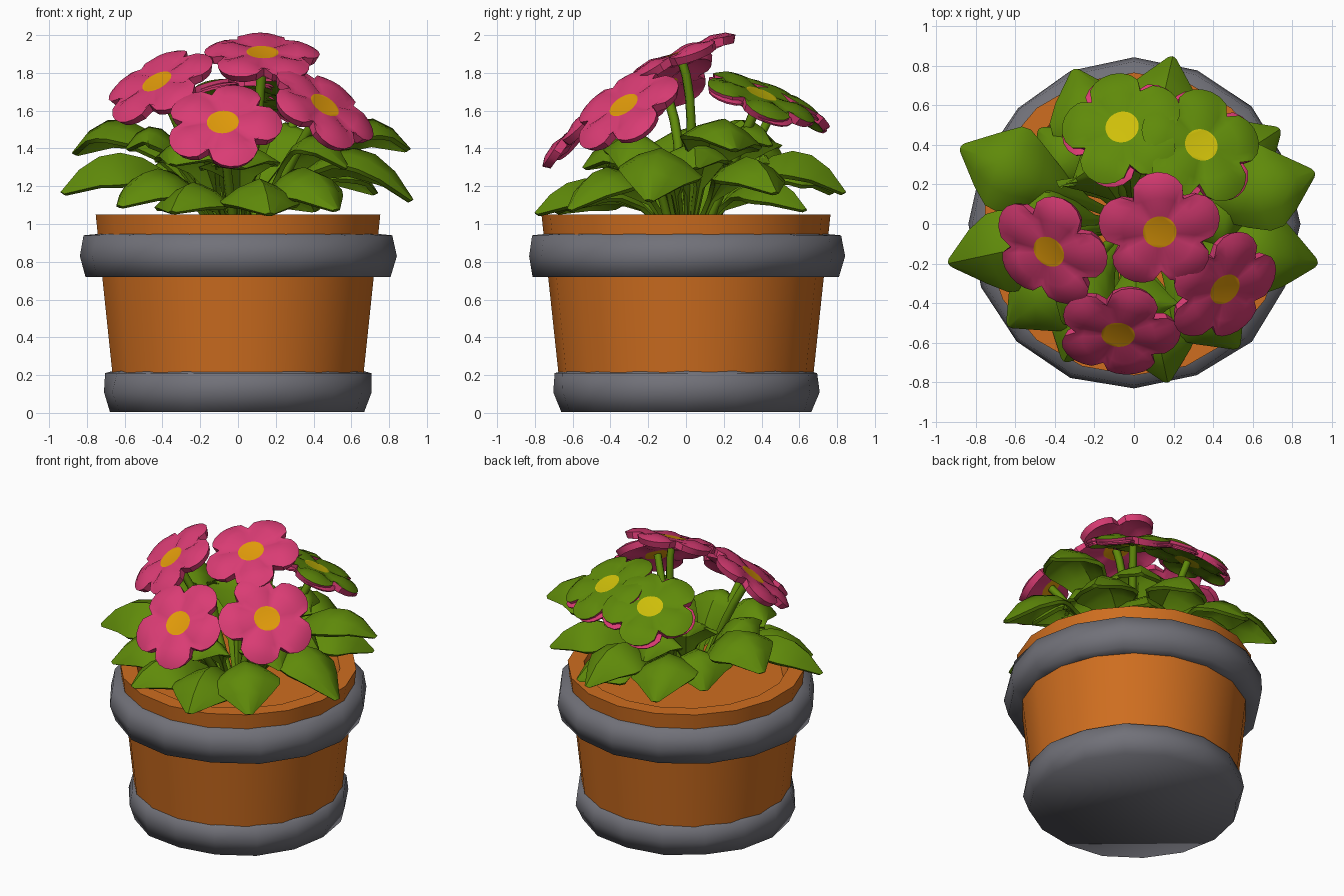
import bpy, bmesh, math, random
from math import sin, cos, pi, radians
from mathutils import Vector

random.seed(4)
old = bpy.data.objects.get("Cube")
if old:
    bpy.data.objects.remove(old, do_unlink=True)


def material(name, r, g, b):
    m = bpy.data.materials.new(name)
    m.use_nodes = True
    m.diffuse_color = (r, g, b, 1)
    m.node_tree.nodes["Principled BSDF"].inputs["Base Color"].default_value = (r, g, b, 1)
    return m


terracotta = material("terracotta", 0.62, 0.155, 0.014)
grey = material("band grey", 0.165, 0.165, 0.19)
green = material("leaf green", 0.115, 0.255, 0.003)
pink = material("petal pink", 0.7, 0.045, 0.175)
amber = material("amber centre", 0.76, 0.33, 0.003)
yellow = material("yellow centre", 0.62, 0.52, 0.003)


def finish(name, bm, mats, thickness=0, rim=0, angle=35):
    """Turn a bmesh into a smooth-shaded object, optionally thickened."""
    mesh = bpy.data.meshes.new(name)
    bm.to_mesh(mesh)
    bm.free()
    ob = bpy.data.objects.new(name, mesh)
    bpy.context.collection.objects.link(ob)
    for m in mats:
        mesh.materials.append(m)
    bpy.ops.object.select_all(action='DESELECT')
    ob.select_set(True)
    bpy.context.view_layer.objects.active = ob
    if thickness:
        mod = ob.modifiers.new("thickness", 'SOLIDIFY')
        mod.thickness = thickness
        mod.offset = -1
        mod.material_offset_rim = rim
        bpy.ops.object.modifier_apply(modifier=mod.name)
    bpy.ops.object.shade_smooth_by_angle(angle=radians(angle))
    return ob


def bridge(bm, rows, closed):
    """Join neighbouring rows of vertices with quads."""
    for a, b in zip(rows, rows[1:]):
        n = len(a)
        for i in range(n if closed else n - 1):
            j = (i + 1) % n
            bm.faces.new((a[i], a[j], b[j], b[i]))


def lathe(name, profile, sides, mat, jitter=0.0, cap_start=False, cap_end=False, angle=35):
    bm = bmesh.new()
    rows = []
    for r, z in profile:
        row = []
        for i in range(sides):
            a = 2 * pi * i / sides + pi / 2
            rr = r + random.uniform(-jitter, jitter)
            row.append(bm.verts.new((rr * cos(a), rr * sin(a), z)))
        rows.append(row)
    bridge(bm, rows, True)
    if cap_start:
        bm.faces.new(rows[0][::-1])
    if cap_end:
        bm.faces.new(rows[-1])
    bmesh.ops.recalc_face_normals(bm, faces=bm.faces)
    return finish(name, bm, [mat], angle=angle)


# Pot with rim and recessed soil
lathe("pot", [(0.655, 0.02), (0.765, 1.05), (0.66, 1.05), (0.63, 0.98)],
      18, terracotta, cap_start=True, cap_end=True)

# Rough bands around the foot and below the rim
lathe("foot_band", [(0.67, 0.005), (0.712, 0.11), (0.7, 0.21), (0.64, 0.23)],
      16, grey, 0.01, cap_start=True, cap_end=True, angle=85)
lathe("rim_band", [(0.7, 0.72), (0.805, 0.72), (0.835, 0.83), (0.815, 0.94), (0.72, 0.95),
                   (0.7, 0.72)], 16, grey, 0.008, angle=85)


# Leaves: arched ribbons folded along the midrib
WIDTHS = (0.02, 0.03, 0.1, 0.18, 0.225, 0.22, 0.155, 0.025)


def leaf(name, azimuth, reach, tip_z, peak_z, width=1.0):
    a = radians(azimuth)
    out, side = Vector((cos(a), sin(a), 0)), Vector((-sin(a), cos(a), 0))
    p0 = out * 0.1 + Vector((0, 0, 0.98))
    p2 = out * reach + Vector((0, 0, tip_z))
    p1 = out * reach * 0.65 + Vector((0, 0, 2 * peak_z - 0.5 * (0.98 + tip_z)))
    twist = random.uniform(-0.2, 0.2)
    bm = bmesh.new()
    rows = []
    for k, w in enumerate(WIDTHS):
        t = k / (len(WIDTHS) - 1)
        p = p0 * (1 - t) ** 2 + p1 * 2 * t * (1 - t) + p2 * t * t
        tangent = ((p1 - p0) * (1 - t) + (p2 - p1) * t).normalized()
        up = tangent.cross(side)
        across = side * cos(twist) + up * sin(twist)
        row = []
        for v in (-1, -0.55, 0, 0.55, 1):
            row.append(bm.verts.new(p + across * v * w * width
                                    - up * abs(v) ** 1.5 * w * 0.55))
        rows.append(row)
    bridge(bm, rows, False)
    bmesh.ops.reverse_faces(bm, faces=bm.faces)
    finish(name, bm, [green], 0.025, angle=45)


LEAVES = [  # azimuth, reach, tip height, arch height, width
    (-12, 0.95, 1.13, 1.4, 1), (16, 0.95, 1.4, 1.53, 1), (33, 0.88, 1.17, 1.35, 0.95),
    (57, 0.76, 1.08, 1.24, 0.95), (77, 0.87, 1.17, 1.38, 0.95), (111, 0.84, 1.17, 1.36, 1),
    (156, 0.96, 1.38, 1.53, 1), (192, 0.96, 1.17, 1.37, 0.95), (219, 0.82, 1.1, 1.29, 1),
    (243, 0.78, 1.07, 1.22, 0.95), (-78, 0.82, 1.06, 1.24, 0.95), (-50, 0.82, 1.08, 1.3, 1),
    (135, 0.68, 1.18, 1.36, 1), (-30, 0.68, 1.3, 1.46, 1), (55, 0.56, 1.42, 1.5, 0.95),
    (175, 0.6, 1.4, 1.48, 1), (235, 0.62, 1.32, 1.43, 1), (-88, 0.55, 1.3, 1.4, 0.95),
    (95, 0.55, 1.3, 1.44, 0.95), (5, 0.6, 1.3, 1.42, 0.95), (125, 0.45, 1.46, 1.5, 0.9),
]
for i, spec in enumerate(LEAVES):
    leaf(f"leaf_{i + 1}", *spec)


# Flowers: lobed discs with creased, drooping petals and a flat centre
def flower(name, centre, normal, turn, mats, rim, thickness):
    bm = bmesh.new()
    petals, steps = 5, 40
    rows = []
    for r, lobe, ridge in ((0.085, 0, 0), (0.19, 0.1, 0.018), (0.27, 0.27, 0.012), (0.315, 0.32, 0)):
        row = []
        for i in range(steps):
            a = 2 * pi * i / steps
            wave = abs(cos(petals * a / 2))
            rr = r * (1 - lobe * (1 - wave ** 0.55))
            z = ridge * (2 * wave - 1) - 0.4 * max(0, rr - 0.24)
            row.append(bm.verts.new((rr * cos(a + turn), rr * sin(a + turn), z)))
        rows.append(row)
    bridge(bm, rows, True)
    disc = bm.faces.new(rows[0])
    bmesh.ops.recalc_face_normals(bm, faces=bm.faces)
    disc.normal_update()
    if disc.normal.z < 0:
        bmesh.ops.reverse_faces(bm, faces=bm.faces)
    disc.material_index = 2
    ob = finish(name, bm, mats, thickness, rim)
    ob.rotation_mode = 'QUATERNION'
    ob.rotation_quaternion = Vector(normal).to_track_quat('Z', 'Y')
    ob.location = centre


# Stems: bent tubes from the soil to each flower
def stem(name, centre, normal):
    c = Vector(centre)
    n = Vector(normal).normalized()
    curve = bpy.data.curves.new(name, 'CURVE')
    curve.dimensions = '3D'
    curve.bevel_depth = 0.026
    curve.bevel_resolution = 1
    curve.use_fill_caps = True
    spline = curve.splines.new('POLY')
    start, end = Vector((c.x * 0.25, c.y * 0.25, 0.97)), c - n * 0.03
    bend = c - n * 0.3
    spline.points.add(6)
    for k, pt in enumerate(spline.points):
        t = k / 6
        pt.co = (*(start * (1 - t) ** 2 + bend * 2 * t * (1 - t) + end * t * t), 1)
    curve.materials.append(green)
    bpy.context.collection.objects.link(bpy.data.objects.new(name, curve))


PINK = [pink, pink, amber]
LEAFY = [green, pink, yellow]
FLOWERS = [  # centre, facing, turn, colours
    ((-0.43, -0.14, 1.755), (-0.42, -0.45, 0.78), 0.75, PINK),
    ((0.13, -0.04, 1.91), (0.03, -0.38, 0.92), 0.28, PINK),
    ((0.46, -0.33, 1.63), (0.5, -0.48, 0.72), 0.6, PINK),
    ((-0.08, -0.56, 1.54), (-0.04, -0.7, 0.71), 0, PINK),
    ((-0.06, 0.49, 1.67), (-0.15, 0.4, 0.9), 0.8, LEAFY),
    ((0.34, 0.4, 1.69), (0.25, 0.36, 0.9), 0.2, LEAFY),
]
for i, (centre, facing, turn, mats) in enumerate(FLOWERS):
    leafy = mats is LEAFY
    flower(f"flower_{i + 1}", centre, facing, turn, mats, int(leafy), 0.045)
    stem(f"stem_{i + 1}", centre, facing)
    if leafy:
        # Pink petals showing between the green ones
        inner = Vector(centre) - Vector(facing).normalized() * 0.024
        flower(f"under_petals_{i + 1}", inner, facing, turn + 0.13, [pink] * 3, 0, 0.012)
